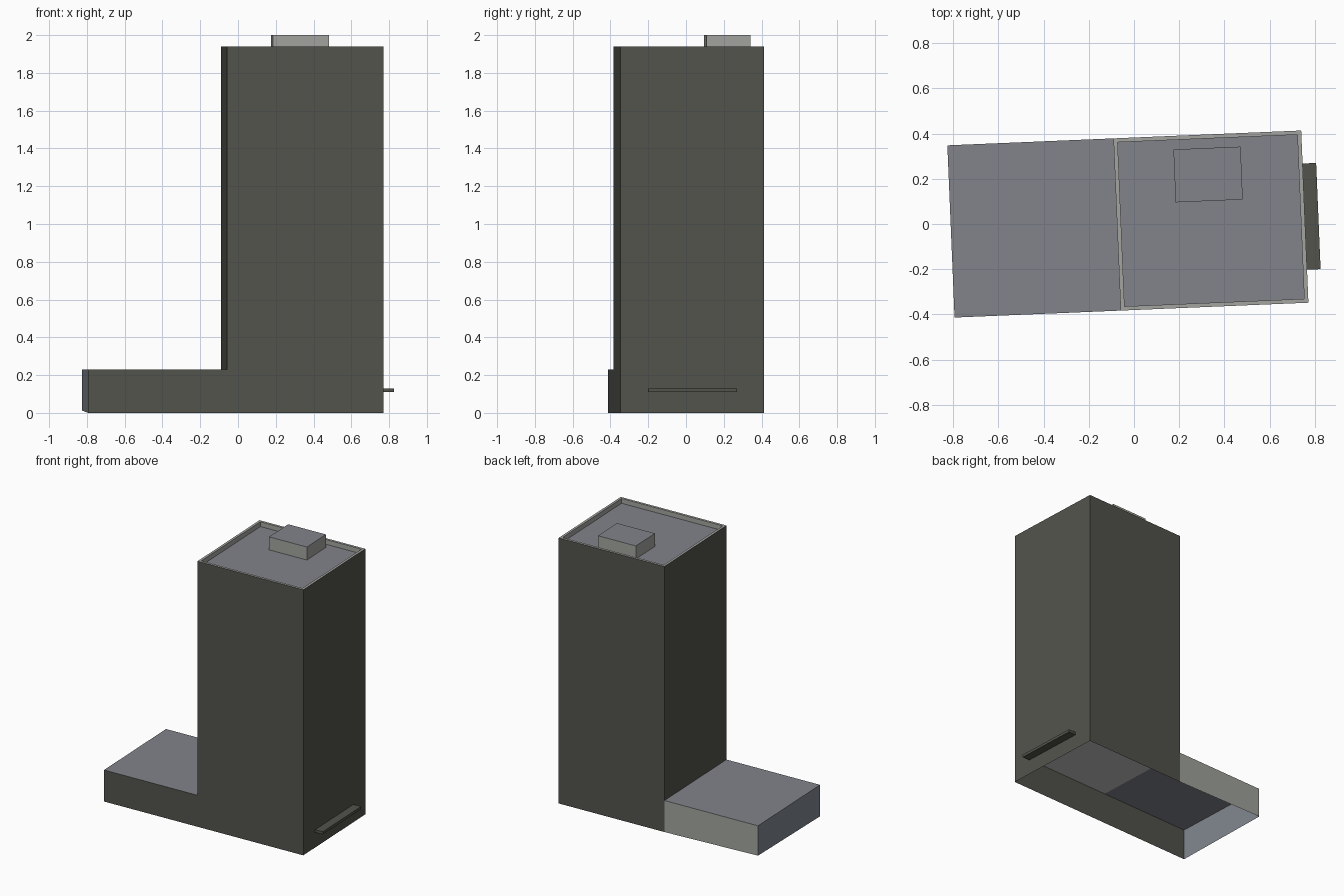
import bpy, bmesh, math

if "Cube" in bpy.data.objects:
    bpy.data.objects.remove(bpy.data.objects["Cube"])

TURN = math.radians(2.4)          # whole building is slightly turned
X0, XT, X1 = -0.810, -0.075, 0.756  # podium end, tower start, tower end
Y0, Y1 = -0.380, 0.382
ZP, ZR, ZT = 0.23, 1.905, 1.94    # podium roof, tower roof, parapet top
RIM = 0.018


def material(name, rgb):
    m = bpy.data.materials.new(name)
    m.diffuse_color = (*rgb, 1)
    m.use_nodes = True
    m.node_tree.nodes["Principled BSDF"].inputs["Base Color"].default_value = m.diffuse_color
    return m


OLIVE = material("dark olive wall", (0.084, 0.088, 0.072))
ROOF = material("blue grey roof", (0.220, 0.229, 0.254))
LIGHT = material("light grey", (0.366, 0.376, 0.350))
END = material("steel grey end", (0.216, 0.240, 0.272))
FLOOR = material("pale soffit", (0.55, 0.55, 0.55))


def shell(name, faces):
    """Build an object from (material, corner points) faces."""
    bm = bmesh.new()
    mats = []
    for mat, pts in faces:
        if mat not in mats:
            mats.append(mat)
        f = bm.faces.new([bm.verts.new(p) for p in pts])
        f.material_index = mats.index(mat)
    bmesh.ops.remove_doubles(bm, verts=bm.verts, dist=1e-5)
    me = bpy.data.meshes.new(name)
    bm.to_mesh(me)
    bm.free()
    for m in mats:
        me.materials.append(m)
    ob = bpy.data.objects.new(name, me)
    bpy.context.collection.objects.link(ob)
    ob.rotation_euler.z = TURN
    return ob


def flat(x0, x1, y0, y1, z, up=True):
    p = [(x0, y0, z), (x1, y0, z), (x1, y1, z), (x0, y1, z)]
    return p if up else p[::-1]


def wall(a, b, z0, z1):
    """Upright face from a to b, facing right of the direction a to b."""
    return [(*a, z0), (*b, z0), (*b, z1), (*a, z1)]


def ring(x0, x1, y0, y1):
    return [(x0, y0), (x1, y0), (x1, y1), (x0, y1)]


# Front wall shared by podium and tower
shell("front_wall", [(OLIVE, [(X0, Y0, 0), (X1, Y0, 0), (X1, Y0, ZT),
                              (XT, Y0, ZT), (XT, Y0, ZP), (X0, Y0, ZP)])])

# Tower walls and underside
shell("tower_walls", [
    (OLIVE, wall((X1, Y0), (X1, Y1), 0, ZT)),
    (OLIVE, wall((X1, Y1), (XT, Y1), 0, ZT)),
    (OLIVE, wall((XT, Y1), (XT, Y0), ZP, ZT)),
    (FLOOR, flat(XT, X1, Y0, Y1, ZP, up=False)),
])

# Parapet rim, its inner sides and the sunken roof
outer = ring(XT, X1, Y0, Y1)
inner = ring(XT + RIM, X1 - RIM, Y0 + RIM, Y1 - RIM)
rim = []
for i in range(4):
    j = (i + 1) % 4
    rim.append((LIGHT, [(*outer[i], ZT), (*outer[j], ZT),
                        (*inner[j], ZT), (*inner[i], ZT)]))
    rim.append((LIGHT, wall(inner[j], inner[i], ZR, ZT)))
shell("parapet", rim)
shell("tower_roof", [(ROOF, flat(XT + RIM, X1 - RIM, Y0 + RIM, Y1 - RIM, ZR))])

# Low podium, open below, back corner slightly raised
shell("podium", [
    (ROOF, flat(X0, XT, Y0, Y1, ZP)),
    (LIGHT, [(XT, Y1, 0), (X0, Y1, 0.012), (X0, Y1, ZP), (XT, Y1, ZP)]),
    (END, [(X0, Y1, 0.012), (X0, Y0, 0), (X0, Y0, ZP), (X0, Y1, ZP)]),
])


def box(name, x0, x1, y0, y1, z0, z1, side, top):
    c = ring(x0, x1, y0, y1)
    faces = [(side, wall(c[i], c[(i + 1) % 4], z0, z1)) for i in range(4)]
    faces += [(top, flat(x0, x1, y0, y1, z1)),
              (side, flat(x0, x1, y0, y1, z0, up=False))]
    return shell(name, faces)


# Rooftop plant room and entrance canopy
box("plant_room", 0.188, 0.485, 0.088, 0.322, ZR, 2.0, LIGHT, ROOF)
box("canopy", X1, 0.816, -0.234, 0.236, 0.11, 0.13, OLIVE, OLIVE)
